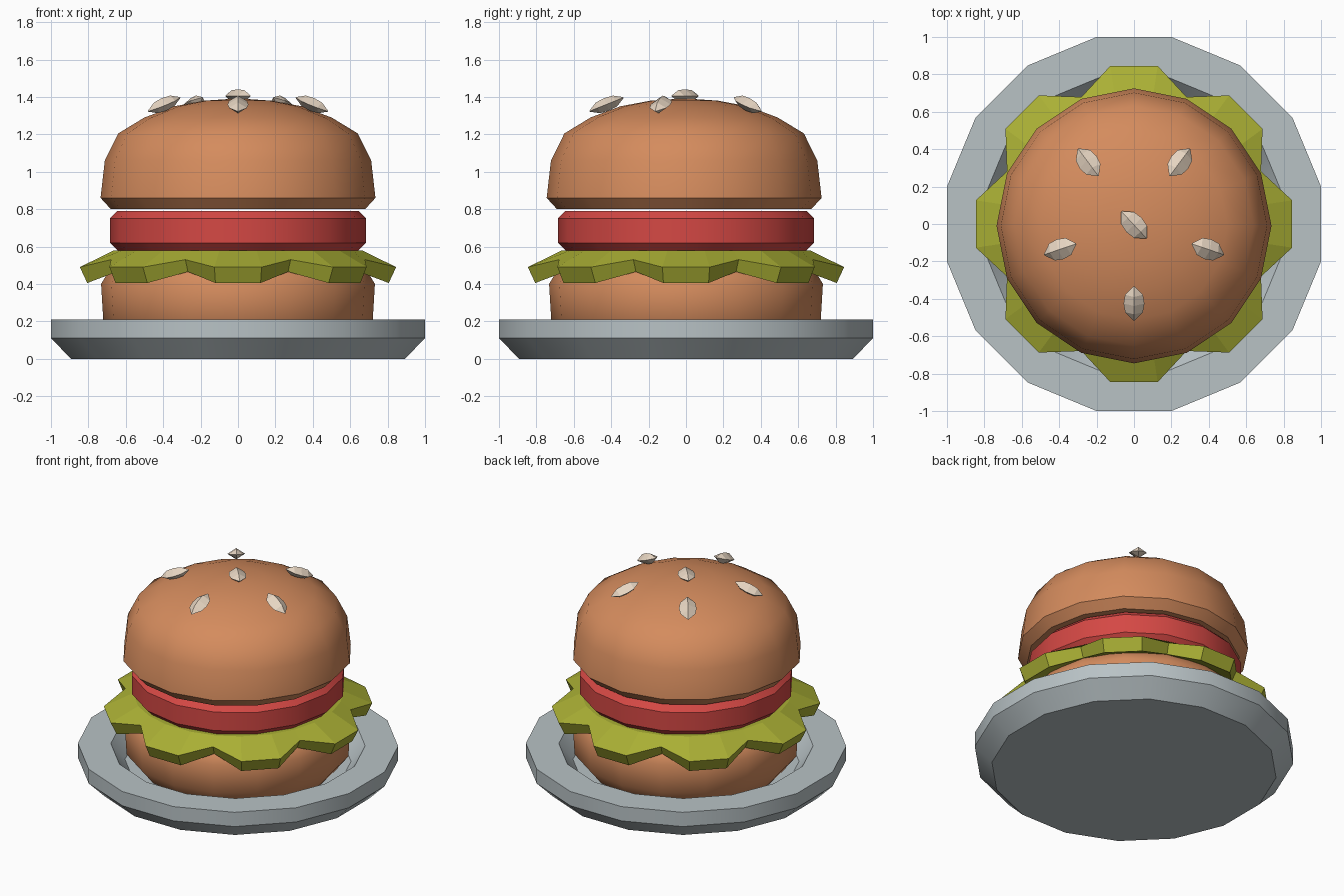
import bpy, bmesh, math
from mathutils import Matrix, Vector

if "Cube" in bpy.data.objects:
    bpy.data.objects.remove(bpy.data.objects["Cube"])


def material(name, rgb):
    m = bpy.data.materials.new(name)
    m.diffuse_color = (*rgb, 1)
    m.use_nodes = True
    m.node_tree.nodes["Principled BSDF"].inputs["Base Color"].default_value = m.diffuse_color
    return m


BUN = material("toasted bun", (0.66, 0.26, 0.11))
GREEN = material("lettuce green", (0.40, 0.43, 0.035))
RED = material("tomato red", (0.66, 0.065, 0.058))
GREY = material("plate grey", (0.48, 0.54, 0.56))
CREAM = material("seed cream", (0.80, 0.67, 0.54))


def build(name, rings, mat, closed=False, matrix=None, smooth=35):
    """Skin a list of point rings; caps the ends, or joins last to first if closed."""
    bm = bmesh.new()
    vr = [[bm.verts.new(p) for p in ring] for ring in rings]
    n = len(vr[0])
    pairs = list(zip(vr, vr[1:]))
    if closed:
        pairs.append((vr[-1], vr[0]))
    for a, b in pairs:
        for i in range(n):
            j = (i + 1) % n
            bm.faces.new((a[i], a[j], b[j], b[i]))
    if not closed:
        bm.faces.new(vr[0][::-1])
        bm.faces.new(vr[-1])
    bmesh.ops.remove_doubles(bm, verts=bm.verts, dist=1e-5)
    bmesh.ops.recalc_face_normals(bm, faces=bm.faces)
    me = bpy.data.meshes.new(name)
    bm.to_mesh(me)
    bm.free()
    me.materials.append(mat)
    if smooth:
        me.shade_smooth()
        me.set_sharp_from_angle(angle=math.radians(smooth))
    ob = bpy.data.objects.new(name, me)
    bpy.context.collection.objects.link(ob)
    if matrix:
        ob.matrix_world = matrix
    return ob


def lathe(name, profile, mat, phase=0.0, y=0.0):
    """Turn (radius, height) pairs into a 16-sided round part."""
    ang = [math.radians(22.5 * i + phase) for i in range(16)]
    rings = [[(r * math.cos(a), y + r * math.sin(a), z) for a in ang] for r, z in profile]
    return build(name, rings, mat)


# plate with a flat rim and a sunken centre
lathe("plate", [(0.91, 0), (1.02, 0.11), (1.02, 0.21), (0.81, 0.21), (0.72, 0.10)],
      GREY, phase=11.25)

# bun halves and tomato
lathe("bottom_bun", [(0.64, 0.10), (0.72, 0.20), (0.732, 0.40), (0.69, 0.47), (0.64, 0.51)], BUN)
lathe("tomato", [(0.645, 0.58), (0.685, 0.62), (0.685, 0.75), (0.645, 0.79)], RED)
lathe("top_bun", [(0.68, 0.80), (0.735, 0.86), (0.712, 1.06), (0.64, 1.205),
                  (0.50, 1.29), (0.34, 1.35), (0.18, 1.38), (0.03, 1.39)], BUN, y=-0.01)

# lettuce: eight wavy lobes, each with two drooping tips and one valley
inner_top, tip_top, tip_low, inner_low = [], [], [], []
for k in range(8):
    for off, tip in ((-8.5, True), (8.5, True), (22.5, False)):
        a = math.radians(45 * k + off)
        c, s = math.cos(a), math.sin(a)
        ro, rl = (0.855, 0.815) if tip else (0.735, 0.70)
        zo, zl = (0.49, 0.405) if tip else (0.53, 0.465)
        inner_top.append((0.67 * c, 0.67 * s, 0.58))
        tip_top.append((ro * c, ro * s, zo))
        tip_low.append((rl * c, rl * s, zl))
        inner_low.append((0.62 * c, 0.62 * s, 0.50))
build("lettuce", [inner_low, tip_low, tip_top, inner_top], GREEN, smooth=0)

# sesame seeds: faceted lens shapes tilted to follow the dome
SEED = [(-0.097, 0.0), (-0.05, 0.85), (0.0, 1.0), (0.05, 0.85), (0.097, 0.0)]


def seed(name, x, y, z, heading, tilt):
    rings = [[(u, 0.056 * s * math.cos(k * math.pi / 2), 0.036 * s * math.sin(k * math.pi / 2))
              for k in range(4)] for u, s in SEED[1:-1]]
    rings = [[(SEED[0][0], 0.004 * math.cos(k * math.pi / 2), 0.003 * math.sin(k * math.pi / 2))
              for k in range(4)]] + rings
    rings.append([(-p[0], p[1], p[2]) for p in rings[0]])
    m = (Matrix.Translation(Vector((x, y, z))) @ Matrix.Rotation(heading, 4, 'Z')
         @ Matrix.Rotation(tilt, 4, 'Y'))
    build(name, rings, CREAM, matrix=m, smooth=0)


seed("seed_centre", 0, -0.005, 1.405, math.radians(-47), 0)
for i, (x, y) in enumerate([(-0.245, 0.33), (0.245, 0.33), (-0.395, -0.135),
                            (0.395, -0.135), (0, -0.425)]):
    seed(f"seed_{i + 1}", x, y, 1.36, math.atan2(y, x), math.radians(22))
